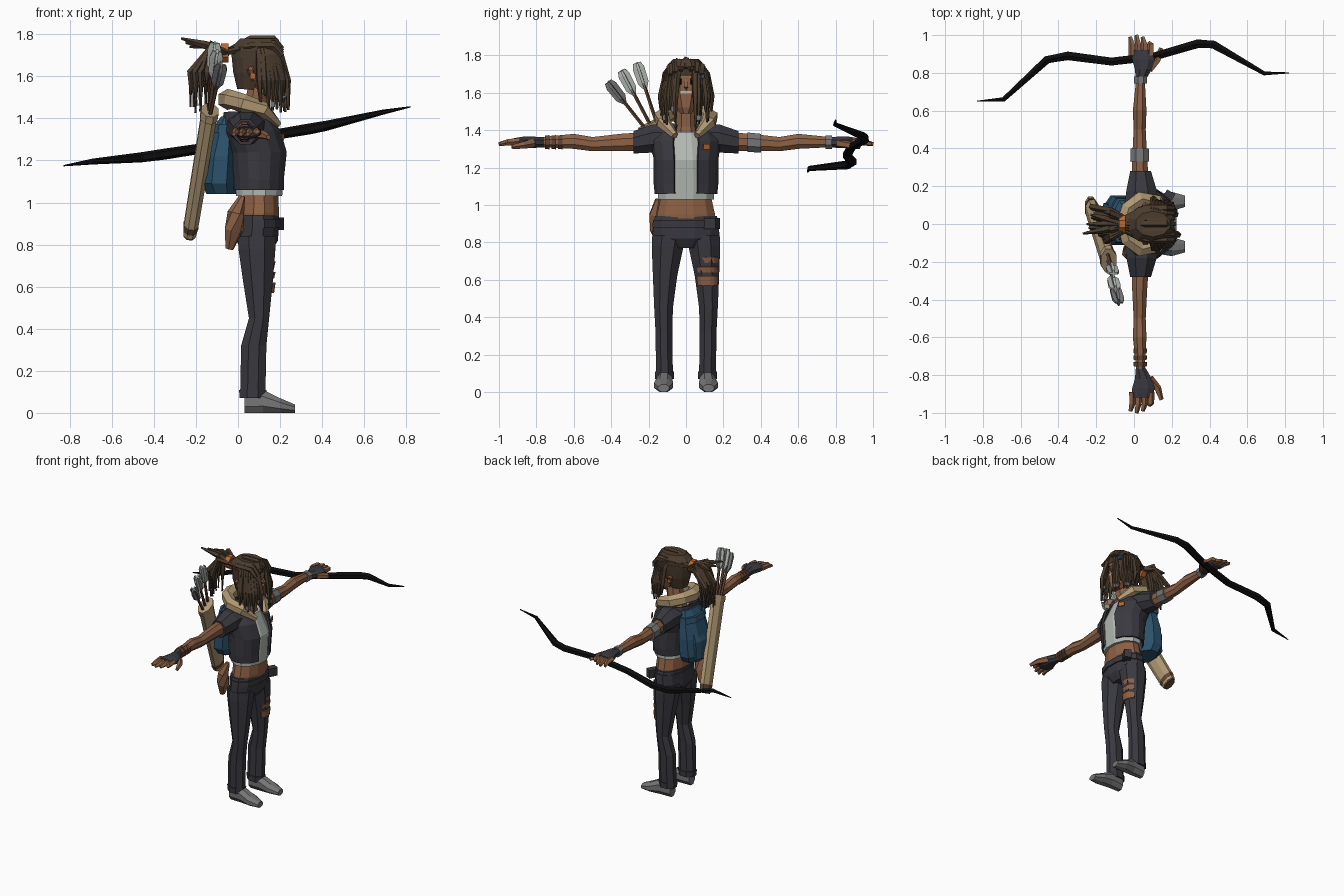
import bpy, bmesh, math, random
from mathutils import Vector

random.seed(4)
if "Cube" in bpy.data.objects:
    bpy.data.objects.remove(bpy.data.objects["Cube"])


def colour(name, r, g, b):
    m = bpy.data.materials.new(name)
    m.use_nodes = True
    m.diffuse_color = (r, g, b, 1)
    m.node_tree.nodes["Principled BSDF"].inputs["Base Color"].default_value = (r, g, b, 1)
    return m


SKIN = colour("skin brown", .27, .12, .06)
HAIR = colour("dark brown hair", .07, .045, .027)
CHARCOAL = colour("charcoal cloth", .04, .04, .05)
GREY = colour("mid grey", .18, .18, .18)
TAN = colour("tan canvas", .43, .31, .17)
BLUE = colour("dusty blue", .025, .085, .15)
PALE = colour("pale grey", .45, .48, .44)
BLACK = colour("black", .004, .004, .004)
ORANGE = colour("orange", .5, .14, .03)
LEATHER = colour("dark leather", .12, .06, .035)


def skin_rings(name, rings, mat, closed=True, thick=0):
    """Bridge rings of points into one flat shaded object."""
    bm = bmesh.new()
    rows = [[bm.verts.new(p) for p in ring] for ring in rings]
    n = len(rows[0])
    for low, high in zip(rows, rows[1:]):
        for i in range(n if closed else n - 1):
            j = (i + 1) % n
            bm.faces.new((low[i], low[j], high[j], high[i]))
    if closed:
        bm.faces.new(rows[0][::-1])
        bm.faces.new(rows[-1])
    bmesh.ops.recalc_face_normals(bm, faces=bm.faces)
    me = bpy.data.meshes.new(name)
    bm.to_mesh(me)
    bm.free()
    me.materials.append(mat)
    ob = bpy.data.objects.new(name, me)
    bpy.context.collection.objects.link(ob)
    if thick:
        mod = ob.modifiers.new("thickness", "SOLIDIFY")
        mod.thickness = thick
        mod.offset = 0
    return ob


def loft(name, sections, mat, n=8, axis="z", gap=None, thick=.01):
    """Sections are (position along axis, centre a, centre b, radius a, radius b)."""
    if gap is None:
        angles = [(i + .5) * math.tau / n for i in range(n)]
        grow = 1 / math.cos(math.pi / n)
    else:
        start, end = (math.radians(d) for d in gap)
        angles = [start + (end - start) * i / n for i in range(n + 1)]
        grow = 1
    rings = []
    for t, a, b, ra, rb in sections:
        ring = []
        for k in angles:
            u, v = a + ra * grow * math.cos(k), b + rb * grow * math.sin(k)
            ring.append({"z": (u, v, t), "y": (u, t, v), "x": (t, u, v)}[axis])
        rings.append(ring)
    return skin_rings(name, rings, mat, gap is None, thick if gap else 0)


def tube(name, path, radii, mat, n=5, flat=1, up=(0, 0, 1)):
    """Sweep a polygon along a path; flat scales it along the up direction."""
    pts = [Vector(p) for p in path]
    rings = []
    for i, p in enumerate(pts):
        d = (pts[min(i + 1, len(pts) - 1)] - pts[max(i - 1, 0)]).normalized()
        side = d.cross(Vector(up))
        side = (side if side.length > .05 else d.cross(Vector((1, 0, 0)))).normalized()
        top = side.cross(d)
        rings.append([p + radii[i] * (side * math.cos(k) + top * flat * math.sin(k))
                      for k in ((j + .5) * math.tau / n for j in range(n))])
    return skin_rings(name, rings, mat)


def box(name, centre, size, mat, turn=(0, 0, 0)):
    bpy.ops.mesh.primitive_cube_add(size=1, location=centre, rotation=turn)
    ob = bpy.context.object
    ob.name, ob.scale = name, size
    ob.data.materials.append(mat)
    return ob


# Torso, trousers top and belt
loft("midriff", [(.86, .1, 0, .09, .16), (.95, .1, 0, .095, .155), (1.06, .1, 0, .09, .13)], SKIN, 12)
loft("hips", [(.77, .09, 0, .07, .1), (.82, .09, 0, .1, .18), (.9, .095, 0, .1, .175),
              (.94, .095, 0, .098, .165)], CHARCOAL, 12)
loft("belt", [(.88, .098, 0, .105, .18), (.92, .098, 0, .106, .176)], CHARCOAL, 12)
loft("shirt", [(1.03, .1, 0, .11, .15), (1.1, .105, 0, .11, .15), (1.24, .11, 0, .115, .14),
               (1.39, .08, 0, .08, .1)], PALE, 12)
loft("vest", [(1.06, .1, 0, .12, .16), (1.11, .1, 0, .12, .165), (1.24, .1, 0, .135, .165),
              (1.34, .065, 0, .14, .18), (1.43, .04, 0, .1, .13)], CHARCOAL, 14, gap=(22, 338), thick=.015)
loft("neck", [(1.34, .07, 0, .08, .08), (1.42, .08, 0, .06, .06), (1.56, .1, 0, .05, .05)], SKIN)
box("belt_pouch", (.18, .14, .9), (.05, .07, .06), CHARCOAL, (0, 0, -.5))
box("badge", (.205, .11, 1.31), (.008, .04, .03), ORANGE, (0, 0, .5))
tube("hip_bag", [(.02, -.15, 1.03), (-.01, -.16, .95), (-.02, -.15, .87), (-.04, -.13, .78)],
     [.015, .04, .045, .02], SKIN, 6)

# Hood lying round the neck
ends = [(.19, .06, 1.37), (.12, .12, 1.44), (.03, .13, 1.47), (-.03, .08, 1.49)]
hood_path = ends + [(-.05, 0, 1.49)] + [(x, -y, z) for x, y, z in reversed(ends)]
hood_sizes = [.02, .04, .045, .045]
tube("hood", hood_path, hood_sizes + [.05] + hood_sizes[::-1], TAN, 6)

# Limbs
for s, side in ((1, "left"), (-1, "right")):
    def part(name, sections, mat, axis="z", n=8):
        if axis == "z":
            mirrored = [(t, a, b * s, p, q) for t, a, b, p, q in sections]
        elif axis == "y":
            mirrored = [(t * s, a, b, p, q) for t, a, b, p, q in sections]
        else:
            mirrored = [(t, a * s, b, p, q) for t, a, b, p, q in sections]
        return loft(side + "_" + name, mirrored, mat, n, axis)

    part("trouser_leg", [(.08, .07, .115, .06, .045), (.32, .075, .118, .06, .045), (.45, .1, .12, .048, .05),
                         (.62, .095, .112, .07, .065), (.78, .09, .098, .088, .085), (.84, .09, .09, .09, .09)],
         CHARCOAL)
    part("trouser_hem", [(.07, .07, .115, .062, .05), (.11, .07, .115, .065, .05)], CHARCOAL)
    part("shoe", [(.03, .115, .05, .035, .05), (.12, .115, .055, .042, .055),
                  (.2, .12, .035, .05, .035), (.27, .12, .02, .03, .02)], GREY, "x")
    part("sleeve", [(.11, .04, 1.36, .09, .07), (.18, .04, 1.355, .08, .075), (.28, .035, 1.335, .055, .06)],
         CHARCOAL, "y")
    part("arm", [(.2, .035, 1.34, .045, .05), (.34, .03, 1.335, .04, .046), (.5, .03, 1.325, .032, .038),
                 (.6, .03, 1.34, .036, .04), (.8, .035, 1.335, .02, .025)], SKIN, "y")
    part("glove", [(.76, .035, 1.335, .025, .028), (.82, .05, 1.335, .045, .03), (.87, .05, 1.335, .06, .03),
                   (.92, .04, 1.335, .055, .022)], CHARCOAL, "y")
    for i, reach in enumerate((.99, 1, .99, .96)):
        x = -.01 + .033 * i
        tube(f"{side}_finger_{i}", [(x, .89 * s, 1.34), (x, .95 * s, 1.335), (x - .01, reach * s, 1.325)],
             [.019, .018, .011], SKIN)
    tube(side + "_thumb", [(.08, .82 * s, 1.33), (.125, .87 * s, 1.32), (.145, .93 * s, 1.31)],
         [.025, .02, .012], SKIN)
    box(side + "_chest_pocket", (.2, .1 * s, 1.23), (.01, .06, .06), CHARCOAL, (0, 0, .55 * s))

# Bands on the arms
loft("upper_arm_band", [(.33, .03, 1.335, .05, .052), (.4, .03, 1.33, .048, .05)], GREY, axis="y")
loft("wrist_band", [(.745, .035, 1.335, .034, .036), (.78, .035, 1.335, .034, .036)], GREY, axis="y")
for i in range(3):
    y = -.66 - .035 * i
    loft(f"wrist_wrap_{i}", [(y, .033, 1.335, .037, .038), (y - .025, .033, 1.335, .034, .035)], LEATHER, axis="y")

# Skin showing through the torn trouser leg
for i, (z, tall) in enumerate(((.57, .05), (.64, .03), (.69, .03))):
    loft(f"trouser_tear_{i}", [(z, .095, .112, .073, .066), (z + tall, .095, .11, .08, .072)], SKIN, 5,
         gap=(-45, 55), thick=.008)

# Head and face
loft("head", [(1.49, .15, 0, .035, .03), (1.52, .135, 0, .06, .05), (1.59, .105, 0, .092, .075),
              (1.68, .1, 0, .1, .083), (1.75, .095, 0, .085, .07)], SKIN, 8)
tube("nose", [(.195, 0, 1.67), (.215, 0, 1.63), (.195, 0, 1.615)], [.008, .016, .008], SKIN, 4)
box("face_paint", (.193, 0, 1.602), (.012, .065, .014), PALE)
for s, side in ((1, "left"), (-1, "right")):
    box(side + "_eye_patch", (.19, .045 * s, 1.66), (.009, .045, .03), BLACK, (0, 0, .55 * s))
    tube(side + "_ear", [(.07, .078 * s, 1.66), (.06, .095 * s, 1.63), (.075, .078 * s, 1.58)],
         [.012, .02, .01], SKIN)
    box(side + "_earring", (.07, .095 * s, 1.6), (.025, .01, .025), ORANGE)
box("hair_bead", (.2, .09, 1.69), (.02, .02, .03), BLUE)

# Hair: cap, swept ridges, hanging locks and tied tail
loft("hair_back", [(1.54, .06, 0, .06, .06), (1.62, .08, 0, .1, .09), (1.72, .085, 0, .115, .1)], HAIR, 9,
     gap=(75, 285))
loft("hair_top", [(1.69, .085, 0, .115, .1), (1.74, .09, 0, .12, .1), (1.78, .1, 0, .09, .065)], HAIR, 10)
for i in range(7):
    y = (i - 3) * .028
    drop = abs(y) * .4
    tube(f"swept_lock_{i}", [(.21, y, 1.73 - drop), (.17, y, 1.775 - drop), (.06, y, 1.775 - drop),
                             (-.07, y * .3, 1.71)], [.013, .02, .02, .013], HAIR)
for s, side in ((1, "left"), (-1, "right")):
    for i in range(9):
        k = math.radians(25 + 8 * i)
        x, y = .11 * math.cos(k), .1 * math.sin(k) * s
        wide = random.uniform(1.15, 1.4)
        low = random.uniform(1.42, 1.52)
        tube(f"{side}_lock_{i}", [(.09 + x * .8, y * .7, 1.76), (.1 + x, y * 1.1, 1.7),
                                  (.1 + x * wide, y * wide, 1.58), (.105 + x * wide, y * wide, low)],
             [.014, .019, .017, .006], HAIR)
        if i % 4 == 1:
            box(f"{side}_lock_bead_{i}", (.105 + x * wide, y * wide, low + .03), (.022, .022, .025), GREY)
loft("hair_tie", [(-.08, 0, 1.71, .045, .045), (-.045, 0, 1.71, .045, .045)], ORANGE, axis="x")
for i in range(11):
    y = (i - 5) * .014
    back = random.uniform(-.23, -.14)
    tube(f"tail_lock_{i}", [(-.05, y * .4, 1.71), (-.12, y, random.uniform(1.71, 1.76)),
                            (back, y * 1.3, 1.62), (back, y * 1.2, random.uniform(1.42, 1.54))],
         [.02, .02, .018, .006], HAIR)
for i in range(3):
    tube(f"tail_spike_{i}", [(-.06, 0, 1.72), (-.16, (i - 1) * .03, 1.75), (-.27 + .02 * i, (i - 1) * .05, 1.78 - .02 * i)],
         [.02, .02, .006], HAIR)

# Backpack
loft("backpack", [(1.04, -.08, .02, .07, .1), (1.09, -.09, .02, .085, .13), (1.22, -.08, .02, .08, .13),
                  (1.36, -.06, .02, .055, .11), (1.41, -.05, .02, .03, .08)], BLUE)
loft("backpack_pocket", [(1.07, -.15, .04, .025, .07), (1.2, -.145, .04, .03, .07), (1.25, -.13, .04, .015, .06)], BLUE)
loft("backpack_flap", [(1.33, -.07, .02, .065, .12), (1.37, -.065, .02, .06, .115)], BLUE)

# Quiver with arrows
base, mouth = Vector((-.23, .1, .85)), Vector((-.135, -.19, 1.43))
slant = (mouth - base).normalized()
tube("quiver", [base, base + slant * .06, mouth], [.055, .062, .068], TAN, 8, .6, (1, 0, 0))
tube("quiver_rim", [mouth - slant * .03, mouth + slant * .01], [.075, .075], TAN, 8, .6, (1, 0, 0))
tube("quiver_base", [base - slant * .01, base + slant * .05], [.05, .065], LEATHER, 8, .6, (1, 0, 0))
for i, tip in enumerate(((-.08, -.41, 1.65), (-.1, -.34, 1.71), (-.11, -.26, 1.75))):
    tip = Vector(tip)
    foot = mouth - slant * .1 + Vector((0, .02 * (i - 1), 0))
    way = (tip - foot).normalized()
    tube(f"arrow_shaft_{i}", [foot, tip], [.01, .01], LEATHER)
    for j, facing in enumerate(((1, 0, 0), (0, 1, 0))):
        tube(f"arrow_feather_{i}_{j}", [tip - way * .14, tip - way * .1, tip - way * .02, tip + way * .01],
             [.012, .042, .045, .03], PALE if i else GREY, 4, .25, facing)

# Bow held across the left hand
bow_path = [(-.83, .65, 1.175), (-.69, .66, 1.195), (-.46, .87, 1.215), (-.35, .89, 1.23), (-.12, .86, 1.265),
            (.1, .885, 1.31), (.34, .955, 1.35), (.42, .95, 1.365), (.69, .797, 1.43), (.82, .8, 1.455)]
tube("bow", bow_path, [.003, .014, .024, .026, .024, .024, .026, .024, .012, .003], BLACK, 6)
